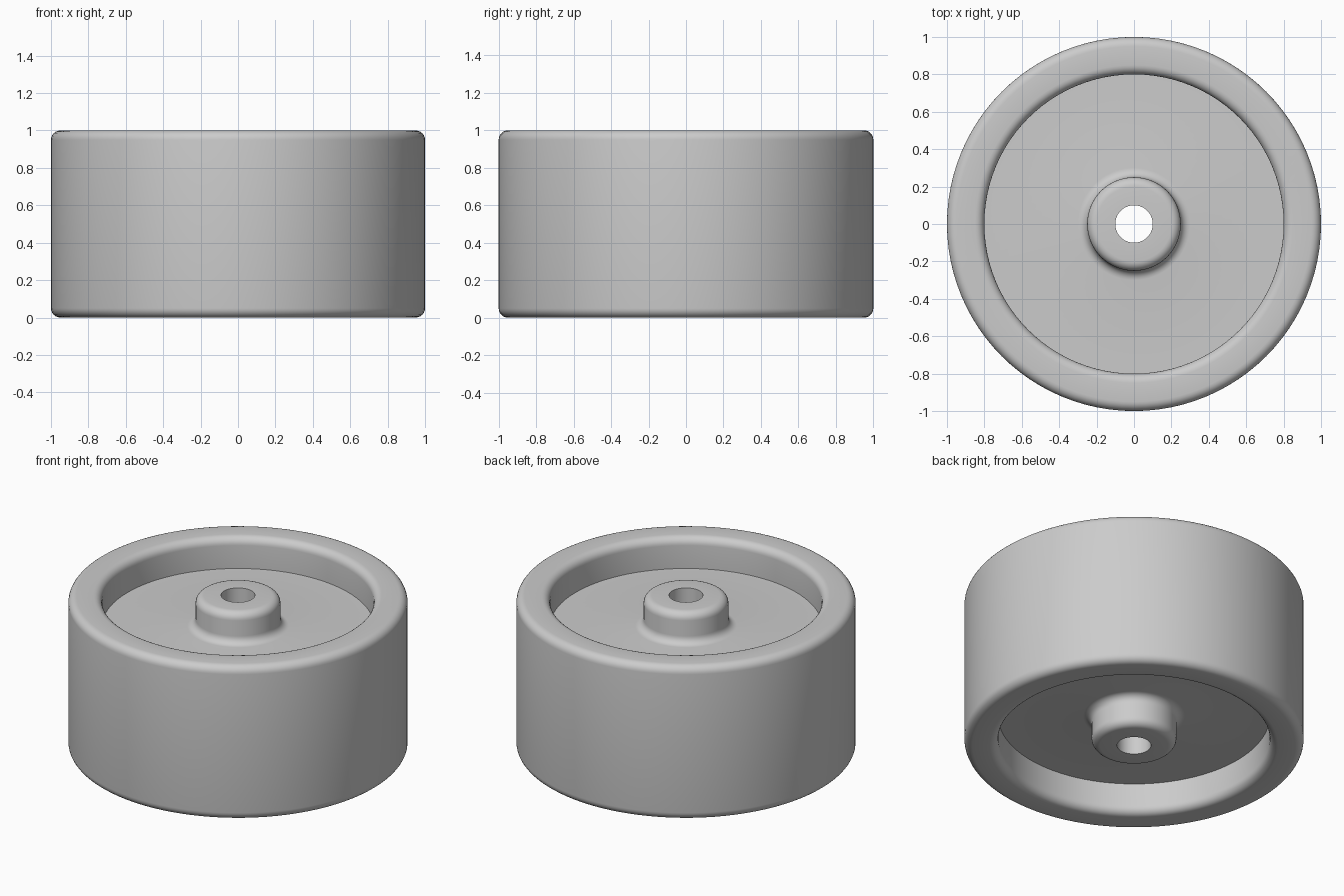
import bpy, bmesh
from math import sin, cos, pi, radians

SEGMENTS = 96
R, INNER, HUB, BORE = 1.0, 0.8, 0.25, 0.1   # radii
HALF, WEB = 0.5, 0.3                        # half height, half web thickness
F = 0.05                                    # fillet radius

cube = bpy.data.objects.get("Cube")
if cube:
    bpy.data.objects.remove(cube, do_unlink=True)

grey = bpy.data.materials.new("light_grey")
grey.use_nodes = True
grey.diffuse_color = (0.6, 0.6, 0.6, 1)
grey.node_tree.nodes["Principled BSDF"].inputs["Base Color"].default_value = (0.6, 0.6, 0.6, 1)


def fillet(cx, cz, start, end, steps=6):
    """Arc of radius F around (cx, cz), angles in degrees."""
    angles = [radians(start + (end - start) * i / steps) for i in range(steps + 1)]
    return [(cx + F * cos(a), cz + F * sin(a)) for a in angles]


# Upper half of the cross-section, from the bore out to the tread
upper = [(BORE, HALF)]
upper += fillet(HUB - F, HALF - F, 90, 0)        # hub top edge
upper += fillet(HUB + F, WEB + F, 180, 270)      # hub foot
upper += [(INNER, WEB)]                          # web meets rim
upper += fillet(INNER + F, HALF - F, 180, 90)    # rim inner edge
upper += fillet(R - F, HALF - F, 90, 0)          # rim outer edge
profile = upper + [(x, -z) for x, z in reversed(upper)]

# Wheel: closed profile turned around the z axis
bm = bmesh.new()
verts = [bm.verts.new((x, 0, z + HALF)) for x, z in profile]
edges = [bm.edges.new((a, b)) for a, b in zip(verts, verts[1:] + verts[:1])]
bmesh.ops.spin(bm, geom=verts + edges, cent=(0, 0, 0), axis=(0, 0, 1),
               angle=2 * pi, steps=SEGMENTS, use_merge=True)
bmesh.ops.remove_doubles(bm, verts=bm.verts, dist=0.0001)
bmesh.ops.recalc_face_normals(bm, faces=bm.faces)
mesh = bpy.data.meshes.new("wheel")
bm.to_mesh(mesh)
bm.free()
mesh.materials.append(grey)

wheel = bpy.data.objects.new("wheel", mesh)
bpy.context.collection.objects.link(wheel)
bpy.ops.object.select_all(action='DESELECT')
wheel.select_set(True)
bpy.context.view_layer.objects.active = wheel
bpy.ops.object.shade_smooth_by_angle(angle=radians(30))
